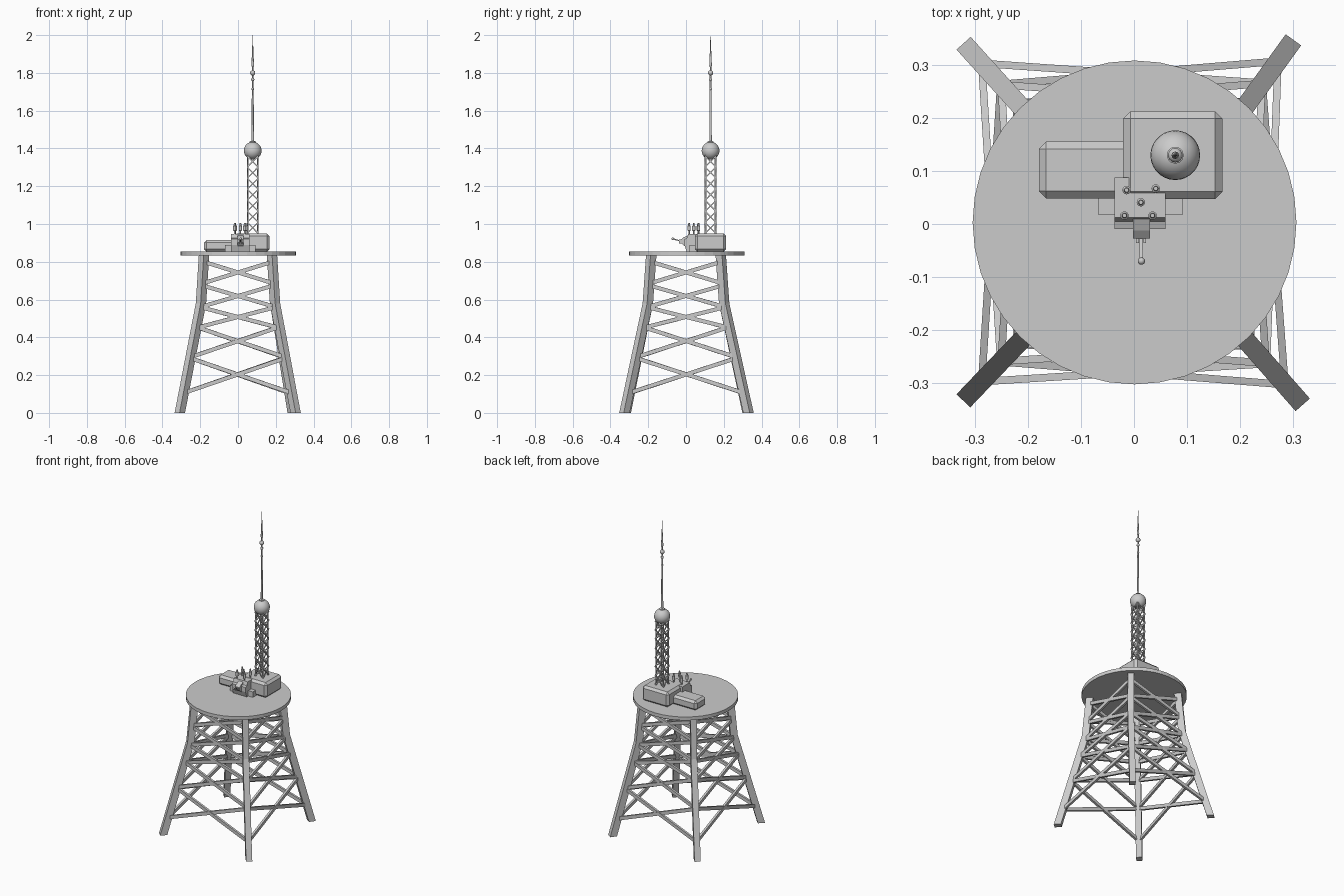
import bpy, bmesh, math
from mathutils import Vector

if "Cube" in bpy.data.objects:
    bpy.data.objects.remove(bpy.data.objects["Cube"])


def finish(name, bm, smooth=False):
    bmesh.ops.recalc_face_normals(bm, faces=bm.faces)
    me = bpy.data.meshes.new(name)
    bm.to_mesh(me)
    bm.free()
    ob = bpy.data.objects.new(name, me)
    bpy.context.collection.objects.link(ob)
    if smooth:
        for p in me.polygons:
            p.use_smooth = True
    return ob


def loft(bm, rings):
    # closed solid through a list of equal-length point rings
    vs = [[bm.verts.new(p) for p in r] for r in rings]
    n = len(vs[0])
    for a, b in zip(vs, vs[1:]):
        for i in range(n):
            bm.faces.new((a[i], a[(i + 1) % n], b[(i + 1) % n], b[i]))
    bm.faces.new(vs[0][::-1])
    bm.faces.new(vs[-1])


def rect(c, u, v):
    return [c + u + v, c - u + v, c - u - v, c + u - v]


def beam(bm, a, b, w, h):
    a, b = Vector(a), Vector(b)
    d = (b - a).normalized()
    up = Vector((0, 0, 1)) if abs(d.z) < 0.95 else Vector((1, 0, 0))
    s = d.cross(up).normalized()
    t = s.cross(d)
    loft(bm, [rect(p, s * w / 2, t * h / 2) for p in (a, b)])


def box(name, lo, hi, bevel=0):
    bm = bmesh.new()
    bmesh.ops.create_cube(bm, size=1)
    for v in bm.verts:
        v.co = Vector([(l + h) / 2 + c * (h - l) for l, h, c in zip(lo, hi, v.co)])
    if bevel:
        bmesh.ops.bevel(bm, geom=bm.edges[:], offset=bevel, segments=1,
                        affect='EDGES', profile=0.5)
    return finish(name, bm)


def side_profile(name, x0, x1, pts):
    bm = bmesh.new()
    loft(bm, [[Vector((x, y, z)) for y, z in pts] for x in (x0, x1)])
    return finish(name, bm)


def lathe(name, x, y, prof, n=16, smooth=False):
    bm = bmesh.new()
    loft(bm, [[Vector((x + r * math.cos(2 * math.pi * i / n),
                       y + r * math.sin(2 * math.pi * i / n), z))
               for i in range(n)] for r, z in prof])
    return finish(name, bm, smooth)


def ball(name, c, r, n=20):
    bm = bmesh.new()
    bmesh.ops.create_uvsphere(bm, u_segments=n, v_segments=n // 2, radius=r)
    bmesh.ops.translate(bm, verts=bm.verts, vec=c)
    return finish(name, bm, True)


# Four bent legs, in order round the tower
feet = [(-0.308, -0.319), (0.305, -0.326), (0.289, 0.331), (-0.308, 0.326)]
paths = []
for i, (fx, fy) in enumerate(feet):
    sx, sy = math.copysign(1, fx), math.copysign(1, fy)
    path = [Vector((fx, fy, 0)), Vector((0.196 * sx, 0.202 * sy, 0.58)),
            Vector((0.18 * sx, 0.184 * sy, 0.835))]
    paths.append(path)
    d = path[0] - path[1]
    d.z = 0
    d.normalize()
    t = Vector((-d.y, d.x, 0))
    bm = bmesh.new()
    loft(bm, [rect(p, d * 0.021, t * 0.018) for p in path])
    finish(f"leg_{i + 1}", bm)


def on_leg(i, z):
    a, b, c = paths[i % 4]
    return a.lerp(b, z / 0.58) if z < 0.58 else b.lerp(c, (z - 0.58) / 0.255)


# Crossed braces between neighbouring legs
levels = [(0.105, 0.29), (0.295, 0.455), (0.45, 0.56), (0.56, 0.675), (0.685, 0.80)]
for i in range(4):
    bm = bmesh.new()
    for z0, z1 in levels:
        beam(bm, on_leg(i, z0), on_leg(i + 1, z1), 0.014, 0.021)
        beam(bm, on_leg(i, z1), on_leg(i + 1, z0), 0.014, 0.021)
    finish(f"braces_{i + 1}", bm)

# Round deck
lathe("deck", 0.001, 0.003, [(0.306, 0.833), (0.306, 0.855)], 40)

# Cabins on the deck
box("main_cabin", (-0.021, 0.047, 0.853), (0.167, 0.213, 0.95), 0.014)
box("side_cabin", (-0.18, 0.048, 0.853), (0.0, 0.156, 0.915), 0.014)

# Front machine housing with side pads and tapered snout
side_profile("front_housing", -0.037, 0.06,
             [(0.088, 0.853), (0.088, 0.948), (0.012, 0.948), (0.005, 0.925),
              (-0.009, 0.92), (-0.009, 0.89), (0.004, 0.853)])
box("side_pads", (-0.068, 0.018, 0.853), (0.093, 0.055, 0.89))
side_profile("snout", -0.002, 0.03,
             [(0.01, 0.94), (-0.012, 0.93), (-0.027, 0.918), (-0.027, 0.902),
              (-0.012, 0.885), (0.01, 0.875)])
for x in (0.004, 0.018):
    box("fork_arm", (x, -0.036, 0.898), (x + 0.005, -0.015, 0.918))
bm = bmesh.new()
beam(bm, (0.013, -0.025, 0.908), (0.014, -0.07, 0.922), 0.006, 0.006)
finish("lever", bm)
ball("lever_knob", (0.014, -0.07, 0.922), 0.007, 12)

# Small insulator posts on the housing
for x, y in [(-0.014, 0.064), (0.041, 0.067), (-0.018, 0.016), (0.035, 0.016), (0.013, 0.041)]:
    z = 0.945
    lathe("insulator_post", x, y,
          [(0.004, z), (0.004, z + 0.018), (0.008, z + 0.02), (0.008, z + 0.045),
           (0.005, z + 0.047), (0.004, z + 0.06)], 12)

# Lattice mast: four rails and crossed lacing
mx, my, s = 0.078, 0.13, 0.029
corners = [(-1, -1), (1, -1), (1, 1), (-1, 1)]
bm = bmesh.new()
for cx, cy in corners:
    beam(bm, (mx + cx * 0.025, my + cy * 0.025, 0.945),
         (mx + cx * 0.025, my + cy * 0.025, 1.37), 0.007, 0.007)
finish("mast_rails", bm)
bm = bmesh.new()
steps, zb, zt = 7, 0.95, 1.36
for k in range(steps):
    z0, z1 = (zb + (zt - zb) * j / steps for j in (k, k + 1))
    for i in range(4):
        (ax, ay), (bx, by) = corners[i], corners[(i + 1) % 4]
        for za, zc in ((z0, z1), (z1, z0)):
            beam(bm, (mx + ax * s, my + ay * s, za), (mx + bx * s, my + by * s, zc),
                 0.005, 0.006)
finish("mast_lacing", bm)

# Ball and antenna
ball("mast_ball", (mx, my, 1.388), 0.047, 28)
lathe("antenna", mx, my,
      [(0.016, 1.425), (0.016, 1.436), (0.0065, 1.44), (0.005, 1.70), (0.004, 1.83),
       (0.007, 1.84), (0.003, 1.93), (0.0008, 2.0)], 12)
for z, r in ((1.80, 0.014), (1.765, 0.009), (1.715, 0.007)):
    ball("antenna_bead", (mx, my, z), r, 14)
